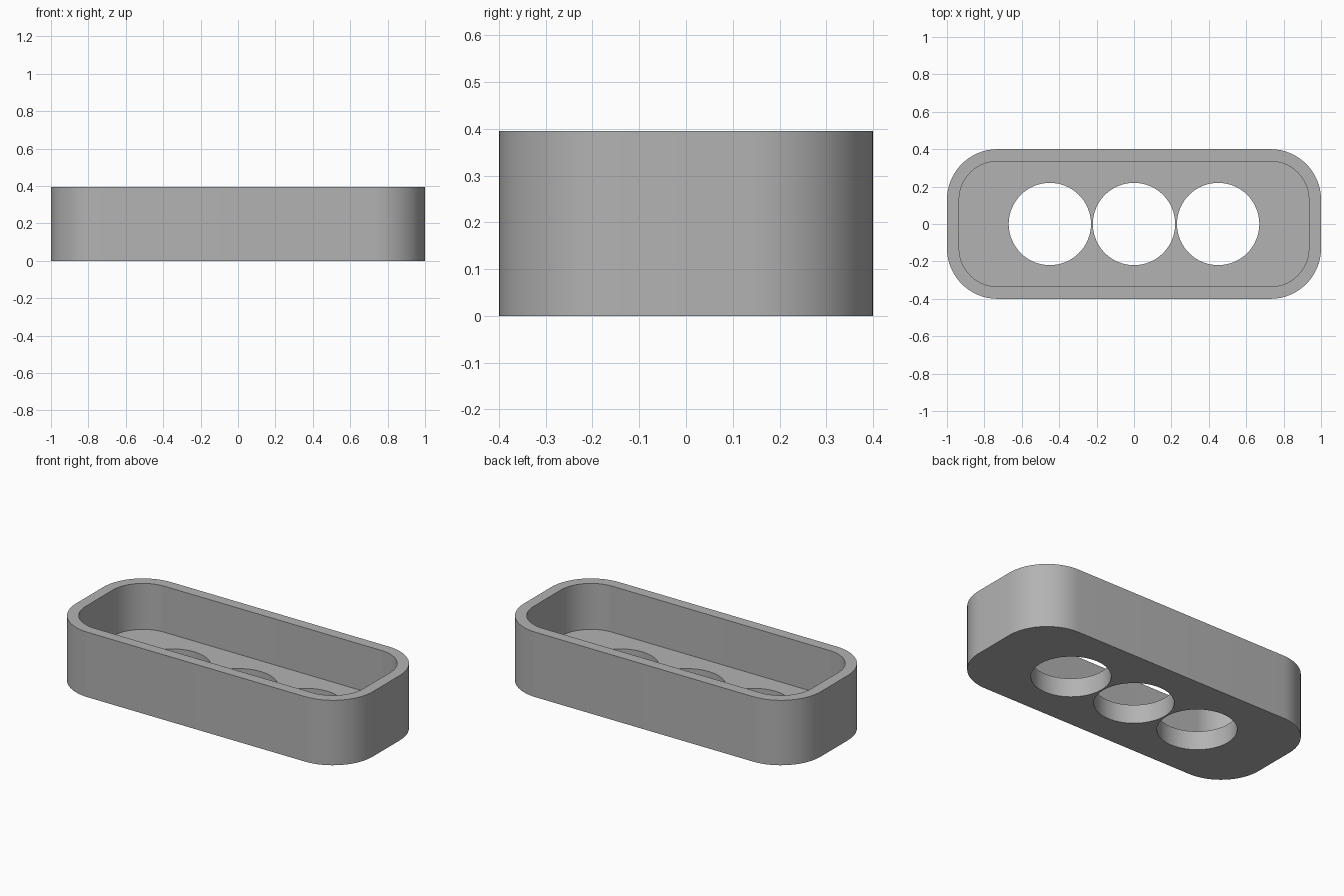
import bpy, bmesh, math

cube = bpy.data.objects.get("Cube")
if cube:
    bpy.data.objects.remove(cube, do_unlink=True)

HEIGHT, FLOOR = 0.395, 0.115
HOLE_RADIUS, HOLE_SPACING = 0.22, 0.45

grey = bpy.data.materials.new("plain grey")
grey.use_nodes = True
colour = (0.45, 0.45, 0.45, 1)
grey.diffuse_color = colour
grey.node_tree.nodes["Principled BSDF"].inputs["Base Color"].default_value = colour


def rounded_outline(half_x, half_y, radius, steps=16):
    """Counter-clockwise rounded rectangle; a circle when all sizes match."""
    points = []
    for corner, (sx, sy) in enumerate([(1, 1), (-1, 1), (-1, -1), (1, -1)]):
        for i in range(steps + 1):
            a = (corner + i / steps) * math.pi / 2
            points.append((sx * (half_x - radius) + radius * math.cos(a),
                           sy * (half_y - radius) + radius * math.sin(a)))
    return points


def prism(name, outline, bottom, top, x=0):
    bm = bmesh.new()
    base = bm.faces.new([bm.verts.new((px + x, py, bottom)) for px, py in outline])
    result = bmesh.ops.extrude_face_region(bm, geom=[base])
    raised = [v for v in result["geom"] if isinstance(v, bmesh.types.BMVert)]
    bmesh.ops.translate(bm, verts=raised, vec=(0, 0, top - bottom))
    bmesh.ops.remove_doubles(bm, verts=bm.verts, dist=1e-5)
    bmesh.ops.recalc_face_normals(bm, faces=bm.faces)
    mesh = bpy.data.meshes.new(name)
    bm.to_mesh(mesh)
    bm.free()
    mesh.materials.append(grey)
    obj = bpy.data.objects.new(name, mesh)
    bpy.context.collection.objects.link(obj)
    return obj


# Solid tray block with rounded corners
tray = prism("tray", rounded_outline(1, 0.4, 0.27), 0, HEIGHT)

# Cutters: inner recess and three round floor holes
cutters = [prism("recess_cutter", rounded_outline(0.935, 0.335, 0.205), FLOOR, HEIGHT + 0.1)]
circle = rounded_outline(HOLE_RADIUS, HOLE_RADIUS, HOLE_RADIUS)
for i in (-1, 0, 1):
    cutters.append(prism("hole_cutter", circle, -0.1, FLOOR + 0.1, i * HOLE_SPACING))

bpy.ops.object.select_all(action="DESELECT")
tray.select_set(True)
bpy.context.view_layer.objects.active = tray
for cutter in cutters:
    cutter.hide_render = True
    cut = tray.modifiers.new("cut", "BOOLEAN")
    cut.operation = "DIFFERENCE"
    cut.solver = "EXACT"
    cut.object = cutter
    bpy.ops.object.modifier_apply(modifier=cut.name)
    bpy.data.objects.remove(cutter, do_unlink=True)

# Smooth the curved walls, keep the rims crisp
bpy.ops.object.shade_smooth_by_angle(angle=math.radians(30))
